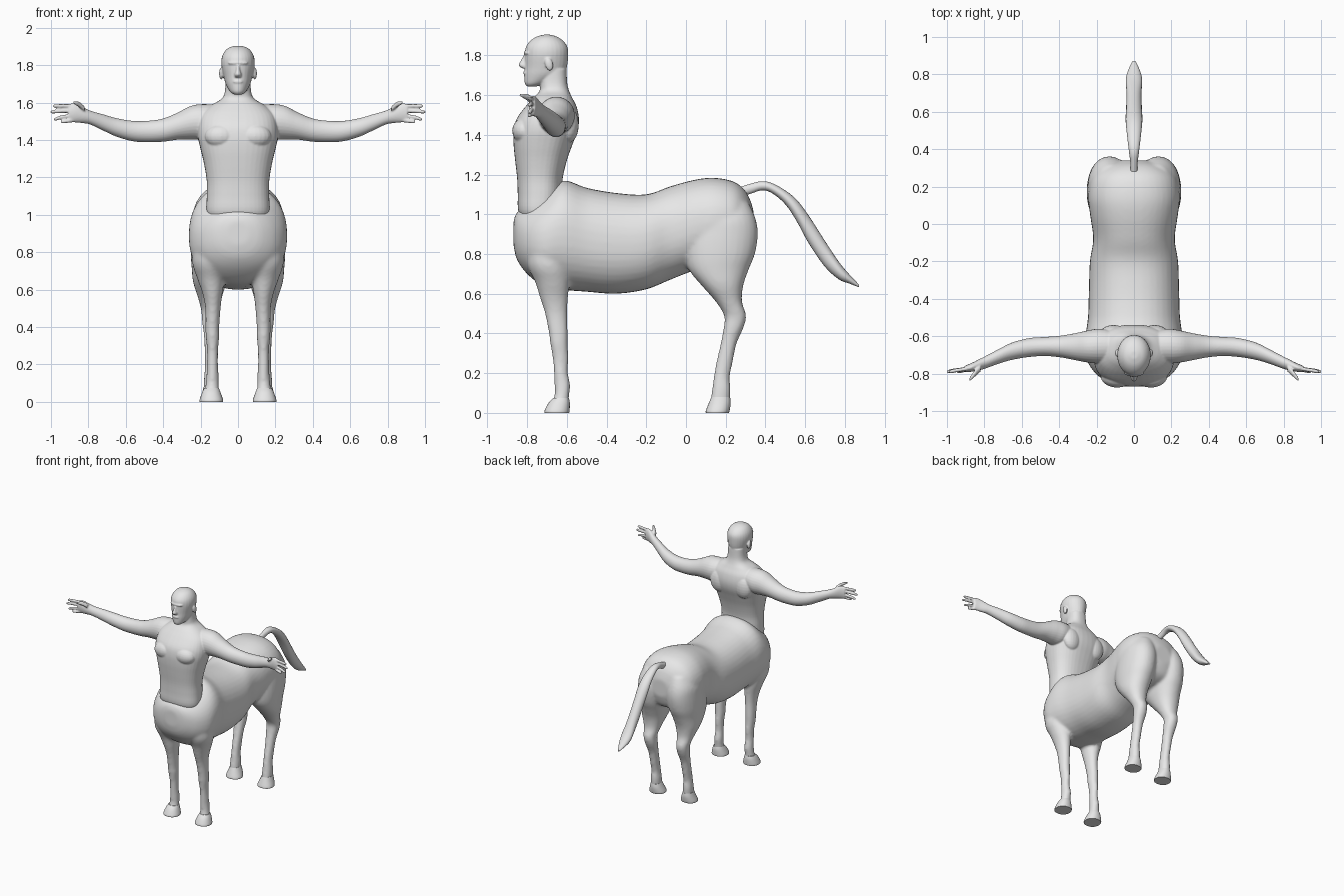
import bpy, bmesh, math
from mathutils import Vector, Matrix

skin = bpy.data.materials.new("light grey")
skin.diffuse_color = (0.8, 0.8, 0.8, 1)


def spline(rings, steps=4):
    """Catmull-Rom interpolation of ring parameters."""
    out = []
    n = len(rings)
    for i in range(n - 1):
        p = [rings[max(i - 1, 0)], rings[i], rings[i + 1], rings[min(i + 2, n - 1)]]
        for k in range(steps):
            t = k / steps
            out.append([0.5 * (2 * b + (c - a) * t + (2 * a - 5 * b + 4 * c - d) * t * t
                               + (3 * b - a - 3 * c + d) * t ** 3) for a, b, c, d in zip(*p)])
    out.append(list(rings[-1]))
    return out


def loft(bm, axis, rings, side=1, power=2.0, seg=28):
    """Ring = (position on axis, min a, max a, min b, max b) over the two other axes."""
    others = [i for i in range(3) if i != axis]
    loops = []
    for t, a0, a1, b0, b1 in spline(rings):
        loop = []
        for k in range(seg):
            ang = 2 * math.pi * k / seg
            c, s = math.cos(ang), math.sin(ang)
            co = [0, 0, 0]
            co[axis] = t
            co[others[0]] = (a0 + a1) / 2 + (a1 - a0) / 2 * math.copysign(abs(c) ** (2 / power), c)
            co[others[1]] = (b0 + b1) / 2 + (b1 - b0) / 2 * math.copysign(abs(s) ** (2 / power), s)
            co[0] *= side
            loop.append(bm.verts.new(co))
        loops.append(loop)
    for p, q in zip(loops, loops[1:]):
        for k in range(seg):
            j = (k + 1) % seg
            bm.faces.new((p[k], p[j], q[j], q[k]))
    bm.faces.new(loops[0])
    bm.faces.new(loops[-1])


def sym(rings):
    """(t, half width, min, max) -> ring centred on x = 0."""
    return [(t, -w, w, lo, hi) for t, w, lo, hi in rings]


def blob(bm, centre, radii, tilt=0.0):
    m = Matrix.Translation(centre) @ Matrix.Rotation(tilt, 4, 'X') @ Matrix.Diagonal((*radii, 1))
    bmesh.ops.create_uvsphere(bm, u_segments=20, v_segments=12, radius=1, matrix=m)


def finish(bm, name, voxel=0, smooth=0):
    bmesh.ops.recalc_face_normals(bm, faces=bm.faces[:])
    me = bpy.data.meshes.new(name)
    bm.to_mesh(me)
    bm.free()
    me.materials.append(skin)
    ob = bpy.data.objects.new(name, me)
    bpy.context.collection.objects.link(ob)
    bpy.ops.object.select_all(action='DESELECT')
    ob.select_set(True)
    bpy.context.view_layer.objects.active = ob
    if voxel:
        # fuse the overlapping parts into one skin
        r = ob.modifiers.new("fuse", 'REMESH')
        r.mode = 'VOXEL'
        r.voxel_size = voxel
        r.use_smooth_shade = True
        s = ob.modifiers.new("soften", 'SMOOTH')
        s.factor = 0.5
        s.iterations = smooth
    else:
        bpy.ops.object.shade_smooth_by_angle(angle=math.radians(40))
    return ob


# horse body: barrel and four legs
bm = bmesh.new()
loft(bm, 1, sym([
    (-.868, .06, .84, .97), (-.85, .13, .77, 1.01), (-.80, .205, .70, 1.045),
    (-.72, .255, .64, 1.10), (-.62, .262, .62, 1.17), (-.5, .246, .61, 1.133),
    (-.35, .241, .60, 1.107), (-.2, .236, .622, 1.10), (-.08, .218, .67, 1.14),
    (.05, .235, .72, 1.175), (.15, .245, .74, 1.183), (.25, .225, .76, 1.16),
    (.31, .16, .8, 1.10), (.34, .07, .88, 1.02)]), power=2.25, seg=40)
front_leg = [
    (.88, .03, .235, -.81, -.60), (.75, .045, .245, -.80, -.59), (.66, .07, .218, -.76, -.588),
    (.58, .083, .19, -.735, -.594), (.5, .093, .175, -.71, -.598), (.4, .10, .174, -.69, -.595),
    (.35, .10, .173, -.684, -.595), (.28, .106, .166, -.672, -.592), (.2, .107, .166, -.665, -.594),
    (.14, .103, .169, -.662, -.582), (.09, .103, .174, -.662, -.588), (.05, .10, .18, -.675, -.59)]
hind_leg = [
    (1.06, .03, .20, .06, .315), (.98, .015, .24, .02, .35), (.9, .012, .25, 0, .362),
    (.8, .018, .253, -.005, .347), (.72, .035, .248, .015, .315), (.64, .06, .24, .08, .288),
    (.56, .085, .215, .15, .282), (.49, .10, .197, .192, .303), (.43, .10, .192, .19, .29),
    (.35, .108, .182, .175, .255), (.25, .113, .177, .152, .234), (.18, .113, .177, .14, .22),
    (.12, .108, .182, .132, .224), (.05, .108, .182, .122, .22)]
for s in (1, -1):
    loft(bm, 2, front_leg, s, seg=24)
    loft(bm, 2, hind_leg, s, power=2.15)
finish(bm, "horse_body", .011, 5)

# hooves
hooves = {
    "front": [(0, .08, .205, -.712, -.588), (.012, .08, .205, -.712, -.586),
              (.05, .093, .192, -.692, -.585), (.075, .103, .18, -.668, -.59)],
    "hind": [(0, .08, .205, .10, .215), (.012, .08, .205, .10, .22),
             (.05, .095, .192, .115, .225), (.08, .107, .183, .128, .222)]}
for where, rings in hooves.items():
    for s, label in ((1, "left"), (-1, "right")):
        bm = bmesh.new()
        loft(bm, 2, rings, s, power=2.2)
        finish(bm, f"{where}_hoof_{label}")

# tail
bm = bmesh.new()
loft(bm, 1, sym([
    (.28, .02, 1.09, 1.14), (.33, .02, 1.105, 1.155), (.38, .026, 1.12, 1.166),
    (.43, .032, 1.108, 1.158), (.5, .04, 1.05, 1.12), (.56, .045, .96, 1.07),
    (.62, .042, .85, .99), (.7, .04, .735, .865), (.77, .044, .672, .76),
    (.82, .032, .652, .70), (.872, .008, .632, .645)]), seg=20)
finish(bm, "tail")

# human upper body: torso, neck, chest muscles
bm = bmesh.new()
loft(bm, 2, sym([
    (.96, .15, -.82, -.65), (1.02, .168, -.845, -.635), (1.1, .167, -.847, -.625),
    (1.18, .167, -.85, -.621), (1.27, .181, -.86, -.60), (1.35, .2, -.868, -.572),
    (1.42, .215, -.868, -.546), (1.48, .213, -.853, -.539), (1.54, .195, -.81, -.55),
    (1.585, .145, -.77, -.572), (1.62, .088, -.738, -.588), (1.66, .07, -.735, -.598),
    (1.73, .066, -.735, -.602)]), power=2.4, seg=40)
# head
loft(bm, 2, sym([
    (1.644, .022, -.80, -.75), (1.66, .043, -.812, -.70), (1.70, .066, -.815, -.62),
    (1.74, .077, -.812, -.60), (1.80, .089, -.812, -.593), (1.84, .087, -.807, -.596),
    (1.87, .074, -.787, -.615), (1.892, .052, -.757, -.645), (1.904, .02, -.72, -.68)]))
# nose, lips, brow
loft(bm, 2, sym([(1.735, .016, -.826, -.79), (1.75, .019, -.843, -.79),
                 (1.772, .012, -.834, -.79), (1.80, .01, -.818, -.79)]), seg=12)
blob(bm, (0, -.806, 1.712), (.028, .014, .011))
blob(bm, (0, -.795, 1.812), (.055, .022, .011))

arm = [
    (.08, -.73, -.58, 1.45, 1.585), (.18, -.745, -.56, 1.405, 1.592), (.25, -.74, -.57, 1.403, 1.583),
    (.32, -.727, -.585, 1.402, 1.548), (.4, -.712, -.598, 1.391, 1.515), (.48, -.706, -.604, 1.388, 1.503),
    (.56, -.711, -.61, 1.393, 1.502), (.65, -.726, -.633, 1.418, 1.517), (.72, -.746, -.667, 1.45, 1.537),
    (.79, -.771, -.704, 1.483, 1.557), (.83, -.783, -.724, 1.49, 1.577), (.87, -.79, -.744, 1.494, 1.597),
    (.905, -.79, -.758, 1.497, 1.592)]
# finger: root z, tip x, tip z
fingers = [(1.506, .948, 1.498), (1.531, .985, 1.512), (1.557, 1.003, 1.55), (1.582, .99, 1.582)]
for s in (1, -1):
    loft(bm, 0, arm, s)
    for z, tx, tz in fingers:
        r = .0105
        loft(bm, 0, [(.88, -.783, -.762, z - r, z + r),
                     (tx - .04, -.793, -.772, (z + tz) / 2 - r, (z + tz) / 2 + r),
                     (tx - .01, -.798, -.779, tz - .009, tz + .009),
                     (tx, -.795, -.784, tz - .005, tz + .005)], s, seg=12)
    # thumb
    loft(bm, 0, [(.82, -.79, -.755, 1.55, 1.58), (.845, -.812, -.775, 1.572, 1.602),
                 (.865, -.83, -.80, 1.584, 1.608), (.88, -.84, -.822, 1.593, 1.607)], s, seg=12)
    # chest muscle, shoulder blade, ear
    blob(bm, (s * .09, -.815, 1.42), (.088, .06, .065))
    blob(bm, (s * .11, -.59, 1.45), (.075, .05, .09))
    blob(bm, (s * .09, -.69, 1.755), (.011, .02, .033), .25)
finish(bm, "human_upper_body", .005, 4)
